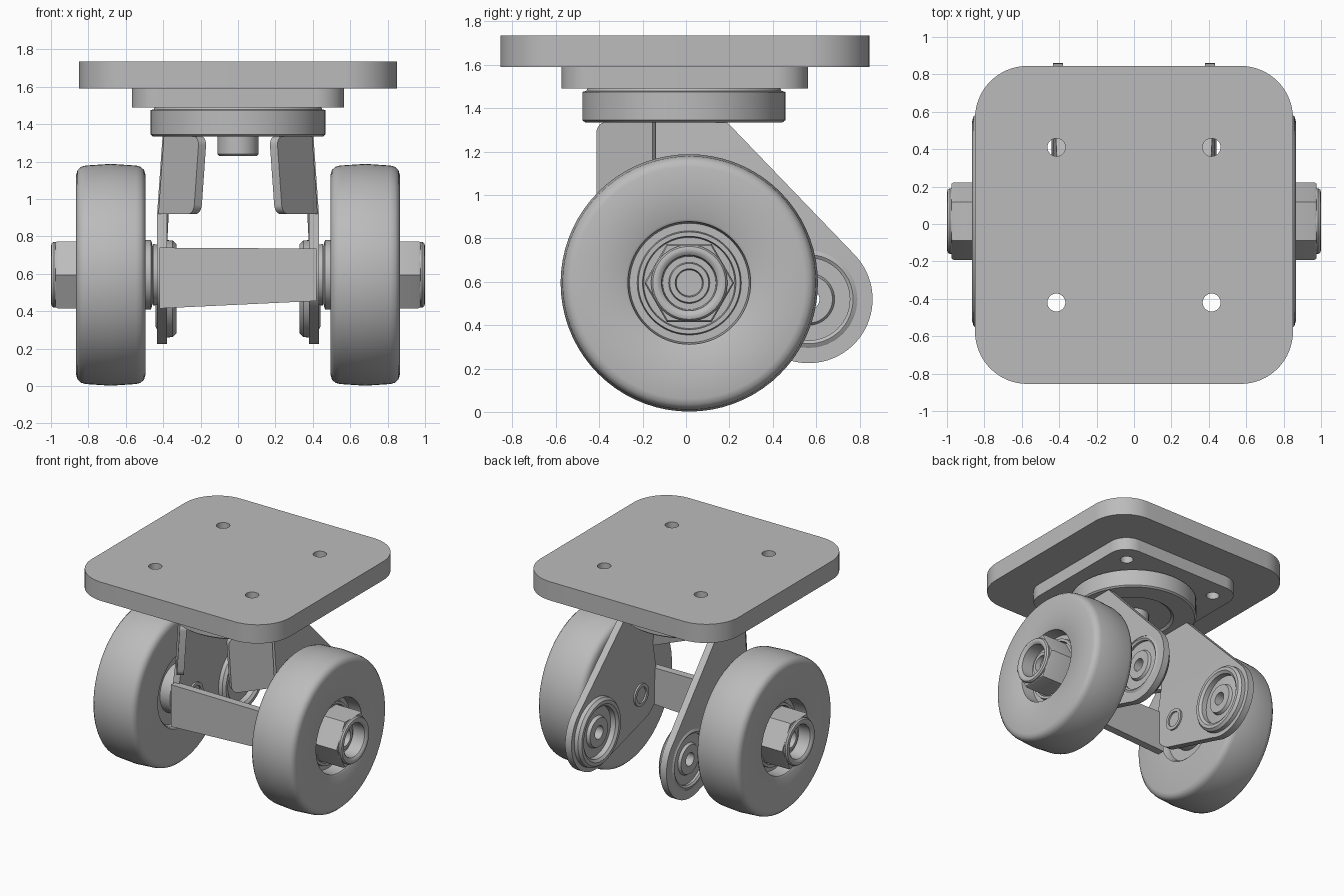
import bpy, bmesh, math
from mathutils import Matrix, Vector

if "Cube" in bpy.data.objects:
    bpy.data.objects.remove(bpy.data.objects["Cube"])

metal = bpy.data.materials.new("plain_grey")
metal.diffuse_color = (0.5, 0.5, 0.5, 1)
metal.use_nodes = True
metal.node_tree.nodes["Principled BSDF"].inputs["Base Color"].default_value = metal.diffuse_color
CY, AZ = 0.015, 0.595            # wheel axle position (y, z)
BY, BZ = 0.565, 0.52             # rear bearing position (y, z)


def finish(name, bm, angle=35):
    bmesh.ops.remove_doubles(bm, verts=bm.verts, dist=1e-4)
    bmesh.ops.recalc_face_normals(bm, faces=bm.faces)
    me = bpy.data.meshes.new(name)
    bm.to_mesh(me)
    bm.free()
    me.materials.append(metal)
    ob = bpy.data.objects.new(name, me)
    bpy.context.collection.objects.link(ob)
    bpy.ops.object.select_all(action='DESELECT')
    ob.select_set(True)
    bpy.context.view_layer.objects.active = ob
    bpy.ops.object.shade_smooth_by_angle(angle=math.radians(angle))
    return ob


def lathe(name, profile, cy, cz, side=1, n=64, axis='X', closed=True):
    """Spin (axial, radius) points round an axis parallel to x (or z)."""
    bm = bmesh.new()
    rings = []
    for a, r in profile:
        ring = []
        for i in range(n):
            t = 2 * math.pi * i / n
            c, s = r * math.cos(t), r * math.sin(t)
            ring.append(bm.verts.new((side * a, cy + c, cz + s) if axis == 'X'
                                     else (c, cy + s, a)))
        rings.append(ring)
    for k in range(len(rings) - (0 if closed else 1)):
        p, q = rings[k], rings[(k + 1) % len(rings)]
        for i in range(n):
            j = (i + 1) % n
            bm.faces.new((p[i], p[j], q[j], q[i]))
    if not closed:
        bm.faces.new(rings[0])
        bm.faces.new(rings[-1])
    return finish(name, bm)


def arc(cx, cy, r, a0, a1, n=16):
    return [(cx + r * math.cos(math.radians(a0 + (a1 - a0) * i / n)),
             cy + r * math.sin(math.radians(a0 + (a1 - a0) * i / n)))
            for i in range(n + 1)]


def circle(cx, cy, r, n=32):
    return arc(cx, cy, r, 0, 360, n)[:-1]


def rounded_square(h, r):
    k = h - r
    return (arc(k, k, r, 0, 90) + arc(-k, k, r, 90, 180) +
            arc(-k, -k, r, 180, 270) + arc(k, -k, r, 270, 360))


def sheet(name, loops, thick, matrix, side=1, shape=None):
    """Flat outline with holes, given thickness and placed by a matrix."""
    cu = bpy.data.curves.new(name, 'CURVE')
    cu.dimensions, cu.fill_mode, cu.extrude = '2D', 'BOTH', thick / 2
    for pts in loops:
        sp = cu.splines.new('POLY')
        sp.points.add(len(pts) - 1)
        for p, (x, y) in zip(sp.points, pts):
            p.co = (x, y, 0, 1)
        sp.use_cyclic_u = True
    tmp = bpy.data.objects.new(name + "_outline", cu)
    bpy.context.collection.objects.link(tmp)
    bpy.context.view_layer.update()
    me = bpy.data.meshes.new_from_object(
        tmp.evaluated_get(bpy.context.evaluated_depsgraph_get()))
    bm = bmesh.new()
    bm.from_mesh(me)
    bpy.data.objects.remove(tmp)
    bpy.data.curves.remove(cu)
    bpy.data.meshes.remove(me)
    bm.transform(matrix)
    for v in bm.verts:
        if shape:
            shape(v.co)
        v.co.x *= side
    return finish(name, bm)


def lean(co):                    # fork sides lean inward towards the top
    co.x -= max(0, co.z - 0.9) * 0.07


# Mounting plates with four bolt holes
holes = [circle(x, y, 0.048) for x in (-0.415, 0.415) for y in (-0.415, 0.415)]
sheet("top_plate", [rounded_square(0.85, 0.28)] + holes, 0.145,
      Matrix.Translation((0, -0.005, 1.6625)))
sheet("lower_plate", [rounded_square(0.568, 0.15)] + holes, 0.1,
      Matrix.Translation((0, -0.005, 1.54)))

# Swivel ring and centre pin
lathe("swivel_ring", [(1.5, 0.44), (1.48, 0.45), (1.475, 0.468), (1.345, 0.468),
                      (1.335, 0.455), (1.335, 0.30), (1.35, 0.28)],
      -0.01, 0, axis='Z', closed=False)
lathe("centre_pin", [(1.36, 0.11), (1.24, 0.11), (1.23, 0.10)], 0, 0,
      axis='Z', n=32, closed=False)

# Fork side outline in the y-z plane
arm = ([(-0.14, 1.335), (0.19, 1.335)] + arc(BY, BZ, 0.295, 46, -112, 32) +
       arc(CY, AZ, 0.215, -112, -190, 12) + [(-0.14, 0.92)])
to_yz = Matrix(((0, 0, 1, 0.407), (1, 0, 0, 0), (0, 1, 0, 0), (0, 0, 0, 1)))

# Bent front flange outline and its slanted plane
flange = ([(0, 0.92)] + arc(0.27, 0.97, 0.05, -90, 0, 8) +
          arc(0.27, 1.285, 0.05, 0, 90, 8) + [(0, 1.335)])
u = Vector((-0.19, -0.26, 0)).normalized()
w = u.cross(Vector((0, 0, 1)))
to_flange = Matrix(((u.x, 0, w.x, 0.407), (u.y, 0, w.y, -0.14),
                    (0, 1, 0, 0), (0, 0, 0, 1)))

for s, tag in ((-1, "left"), (1, "right")):
    sheet(tag + "_fork_side", [arm, circle(BY, BZ, 0.225)], 0.054, to_yz, s, lean)
    sheet(tag + "_fork_flange", [flange], 0.05, to_flange, s, lean)

    # Rear bearing: rolled rim, recessed web and small hub
    lathe(tag + "_bearing_rim", [(0.43, 0.225), (0.40, 0.262), (0.35, 0.258),
                                 (0.33, 0.24), (0.33, 0.215), (0.345, 0.195),
                                 (0.43, 0.19), (0.44, 0.205)], BY, BZ, s)
    lathe(tag + "_bearing_hub", [(0.41, 0.195), (0.41, 0.12), (0.43, 0.11),
                                 (0.43, 0.05), (0.35, 0.05), (0.35, 0.11),
                                 (0.375, 0.12), (0.385, 0.195)], BY, BZ, s)

    # Axle boss inside the fork, and spacer between fork and wheel
    lathe(tag + "_axle_boss", [(0.39, 0.085), (0.367, 0.085), (0.367, 0.06),
                               (0.39, 0.06)], CY, AZ, s, 32)
    lathe(tag + "_spacer", [(0.42, 0.16), (0.455, 0.165), (0.455, 0.15), (0.465, 0.185),
                            (0.56, 0.185), (0.56, 0.05), (0.42, 0.05)], CY, AZ, s)

    # Wheel with crowned tread, recessed on both sides
    lathe(tag + "_wheel", [(0.55, 0.15), (0.55, 0.27), (0.505, 0.28), (0.495, 0.29),
                           (0.495, 0.535), (0.502, 0.56), (0.52, 0.577), (0.545, 0.584),
                           (0.68, 0.593), (0.815, 0.584), (0.84, 0.577), (0.858, 0.56),
                           (0.865, 0.535), (0.865, 0.295), (0.857, 0.283), (0.76, 0.275),
                           (0.76, 0.24), (0.79, 0.235), (0.79, 0.215), (0.76, 0.21),
                           (0.76, 0.15)], CY, AZ, s, 72)

    # Hexagonal hub nut, rounded end collar and the axle end inside it
    lathe(tag + "_hub_nut", [(0.70, 0.207), (0.965, 0.207), (0.975, 0.20),
                             (0.975, 0.16), (0.70, 0.16)], CY, AZ, s, 6)
    lathe(tag + "_nut_collar", [(0.97, 0.176), (0.985, 0.176), (0.996, 0.168),
                                (1.0, 0.155), (0.996, 0.14), (0.985, 0.128),
                                (0.88, 0.122), (0.88, 0.15), (0.97, 0.15)], CY, AZ, s, 48)
    lathe(tag + "_axle_end", [(0.5, 0.13), (0.89, 0.13), (0.89, 0.095), (0.91, 0.09),
                              (0.91, 0.065), (0.87, 0.06)], CY, AZ, s, 32, closed=False)

# Cross bar joining the fork sides in front of the axle
bar = [(-0.42, 0.415), (0.42, 0.455), (0.42, 0.735), (-0.42, 0.74)]
sheet("cross_bar", [bar], 0.06,
      Matrix(((1, 0, 0, 0), (0, 0, -1, -0.19), (0, 1, 0, 0), (0, 0, 0, 1))))
